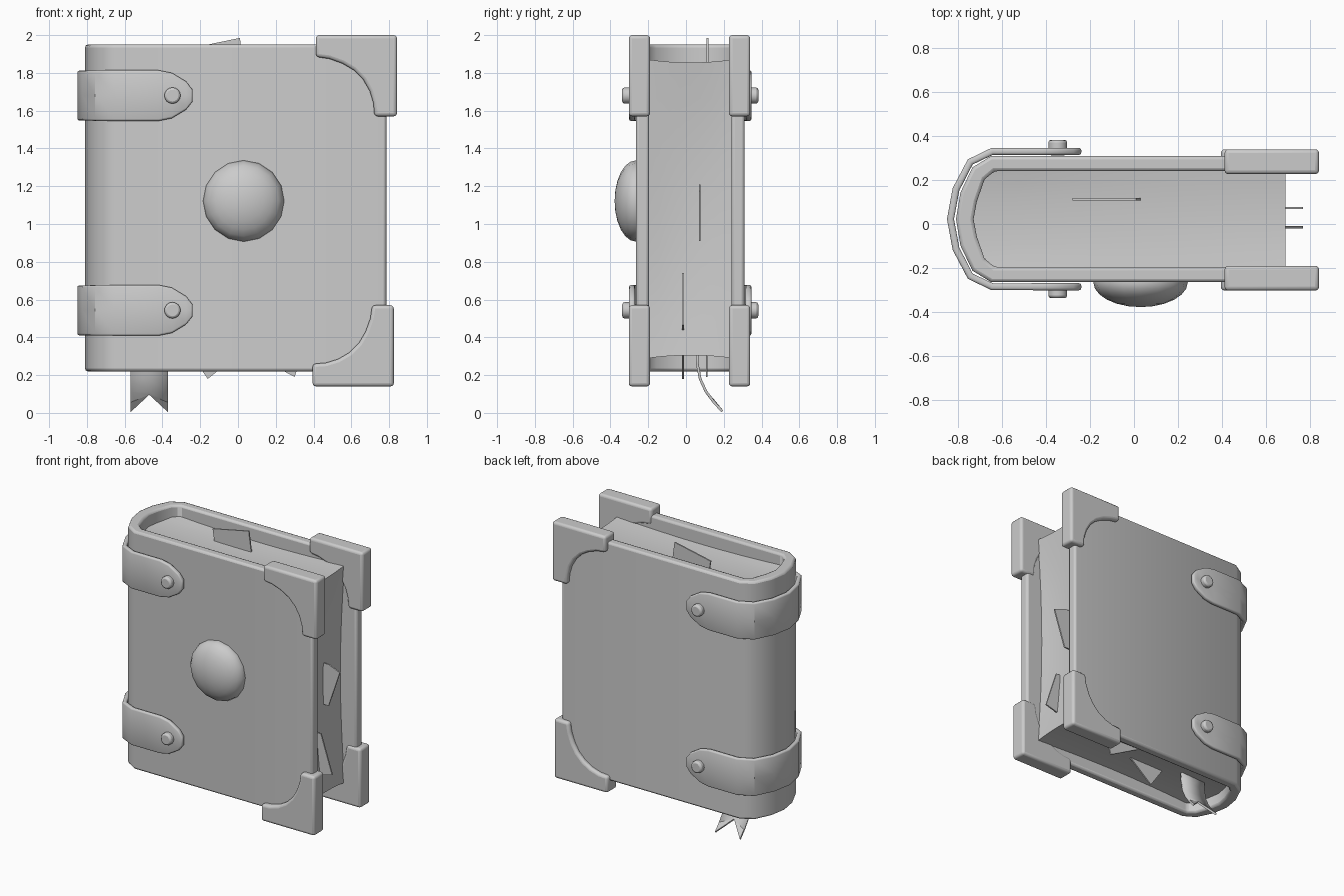
import bpy, bmesh, math
from mathutils import Matrix, Vector

if "Cube" in bpy.data.objects:
    bpy.data.objects.remove(bpy.data.objects["Cube"])

YC = 0.0225  # centre of the book thickness


def finish(name, bm, bevel=0, segs=2, angle=35):
    bmesh.ops.recalc_face_normals(bm, faces=bm.faces)
    mesh = bpy.data.meshes.new(name)
    bm.to_mesh(mesh)
    bm.free()
    ob = bpy.data.objects.new(name, mesh)
    bpy.context.collection.objects.link(ob)
    if bevel:
        m = ob.modifiers.new("bevel", 'BEVEL')
        m.width, m.segments, m.limit_method = bevel, segs, 'ANGLE'
        m.angle_limit = math.radians(40)
    bpy.ops.object.select_all(action='DESELECT')
    ob.select_set(True)
    bpy.context.view_layer.objects.active = ob
    bpy.ops.object.shade_smooth_by_angle(angle=math.radians(angle))
    return ob


def prism(name, outline, axis, lo, hi, bevel=0, segs=2):
    """Extrude a 2D outline along y (x,z outline) or z (x,y outline)."""
    bm = bmesh.new()
    put = (lambda p, h: (p[0], h, p[1])) if axis == 'y' else (lambda p, h: (p[0], p[1], h))
    face = bm.faces.new([bm.verts.new(put(p, lo)) for p in outline])
    new = bmesh.ops.extrude_face_region(bm, geom=[face])['geom']
    d = Vector((0, hi - lo, 0)) if axis == 'y' else Vector((0, 0, hi - lo))
    bmesh.ops.translate(bm, verts=[v for v in new if isinstance(v, bmesh.types.BMVert)], vec=d)
    return finish(name, bm, bevel, segs)


def ribbon(name, rows, thick, bevel=0):
    """Skin rows of points into a sheet and thicken it."""
    bm = bmesh.new()
    grid = [[bm.verts.new(p) for p in r] for r in rows]
    for a, b in zip(grid, grid[1:]):
        for i in range(len(a) - 1):
            bm.faces.new((a[i], a[i + 1], b[i + 1], b[i]))
    ob = finish(name, bm)
    m = ob.modifiers.new("thickness", 'SOLIDIFY')
    m.thickness, m.offset = thick, 0
    if bevel:
        b = ob.modifiers.new("bevel", 'BEVEL')
        b.width, b.segments, b.limit_method = bevel, 2, 'ANGLE'
        b.angle_limit = math.radians(50)
    return ob


def both_sides(half):
    """Mirror a half path (ending on the centre line) about YC."""
    return [(x, YC - y) for x, y in half] + [(x, YC + y) for x, y in half[-2::-1]]


# Wrap-around cover
outer = both_sides([(.785, .287), (-.65, .287), (-.735, .235), (-.79, .12), (-.81, 0)])
inner = both_sides([(.785, .218), (-.635, .218), (-.68, .18), (-.715, .08), (-.73, 0)])
prism("cover", outer + inner[::-1], 'z', .22, 1.95, .015)

# Page block with hollowed edges
bm = bmesh.new()
bmesh.ops.create_cube(bm, size=2)
bmesh.ops.subdivide_edges(bm, edges=bm.edges[:], cuts=7, use_grid_fill=True)
for v in bm.verts:
    x, y, z = v.co
    fx, fy, fz = 1 - x * x, 1 - y * y, 1 - z * z
    right = .69 - .035 * fz - .02 * fy * fz
    left = -.635 - .095 * math.sqrt(max(fy, 0))
    v.co = (left + (right - left) * (x + 1) / 2, YC + .219 * y,
            1.08 + z * (.79 - .02 * fx - .015 * fy))
finish("pages", bm)

# Straps and rivets at two heights
half = [(-.24, .308, .03), (-.275, .308, .075), (-.35, .308, .12), (-.42, .308, .134),
        (-.645, .308, .134), (-.745, .26, .134), (-.81, .135, .132), (-.835, 0, .132)]
path = [(x, YC - y, h) for x, y, h in half] + [(x, YC + y, h) for x, y, h in half[-2::-1]]
for label, zc in (("lower", .543), ("upper", 1.68)):
    ribbon(label + "_strap", [[(x, y, zc - h), (x, y, zc), (x, y, zc + h)] for x, y, h in path],
           .032, .01)
    for side, s in (("front", -1), ("back", 1)):
        bm = bmesh.new()
        bmesh.ops.create_cone(bm, cap_ends=True, segments=16, radius1=.043, radius2=.043, depth=.07,
                              matrix=Matrix.Translation((-.347, YC + s * .325, zc))
                              @ Matrix.Rotation(math.pi / 2, 4, 'X'))
        finish(f"{label}_{side}_rivet", bm, .012)

# Corner guards: outline as distance from the outer corner
guard = [(0, 0), (.43, 0), (.43, .115), (.36, .125), (.29, .15), (.23, .185),
         (.18, .235), (.145, .295), (.125, .36), (.12, .43), (0, .43)]
for side, lo, hi in (("front", -.303, -.19), ("back", .227, .34)):
    prism(f"upper_{side}_corner", [(.842 - a, 2 - b) for a, b in guard], 'y', lo, hi, .018, 3)
    prism(f"lower_{side}_corner", [(.825 - b, .14 + a) for a, b in guard], 'y', lo, hi, .018, 3)

# Domed boss on the front cover
bm = bmesh.new()
bmesh.ops.create_uvsphere(bm, u_segments=16, v_segments=12, radius=1,
                          matrix=Matrix.Translation((.03, -.265, 1.122))
                          @ Matrix.Diagonal((.215, .113, .215, 1))
                          @ Matrix.Rotation(math.pi / 2, 4, 'X'))
finish("cover_boss", bm)

# Swallow-tailed bookmark curling backwards
curve = [(.06, .36), (.06, .26), (.075, .18), (.105, .115), (.145, .06), (.192, .008)]
rows = [[(-.57, y, z), (-.47, y, z), (-.37, y, z)] for y, z in curve[:4]]
rows += [[(-.57, y, z), (-.47 - k, .115 - .002 * k, .1 - .02 * k), (-.37, y, z)]
         for k, (y, z) in ((0, curve[4]),)]
mark = ribbon("bookmark", rows, .014)
bm = bmesh.new()
bm.from_mesh(mark.data)
bm.verts.ensure_lookup_table()
row = bm.verts[-3:]
for edge_v, x in ((row[0], -.57), (row[2], -.37)):
    tip = bm.verts.new((x, curve[5][0], curve[5][1]))
    bm.faces.new((edge_v, row[1], tip) if x < -.5 else (row[1], edge_v, tip))
bmesh.ops.recalc_face_normals(bm, faces=bm.faces)
bm.to_mesh(mark.data)
bm.free()

# Loose page scraps poking out
scraps = {
    "top_scrap": (.113, [(-.26, 1.8), (-.28, 1.925), (.01, 1.985), (.035, 1.8)]),
    "fore_scrap_upper": (.073, [(.62, 1.21), (.68, 1.21), (.77, 1.175), (.68, .91), (.62, .91)]),
    "fore_scrap_lower": (-.015, [(.62, .74), (.68, .74), (.77, .465), (.68, .44), (.62, .44)]),
    "bottom_scrap_left": (-.015, [(-.27, .34), (-.16, .18), (.04, .34)]),
    "bottom_scrap_right": (.11, [(.02, .34), (.3, .19), (.35, .34)]),
}
for name, (y, pts) in scraps.items():
    prism(name, pts, 'y', y - .005, y + .005)
